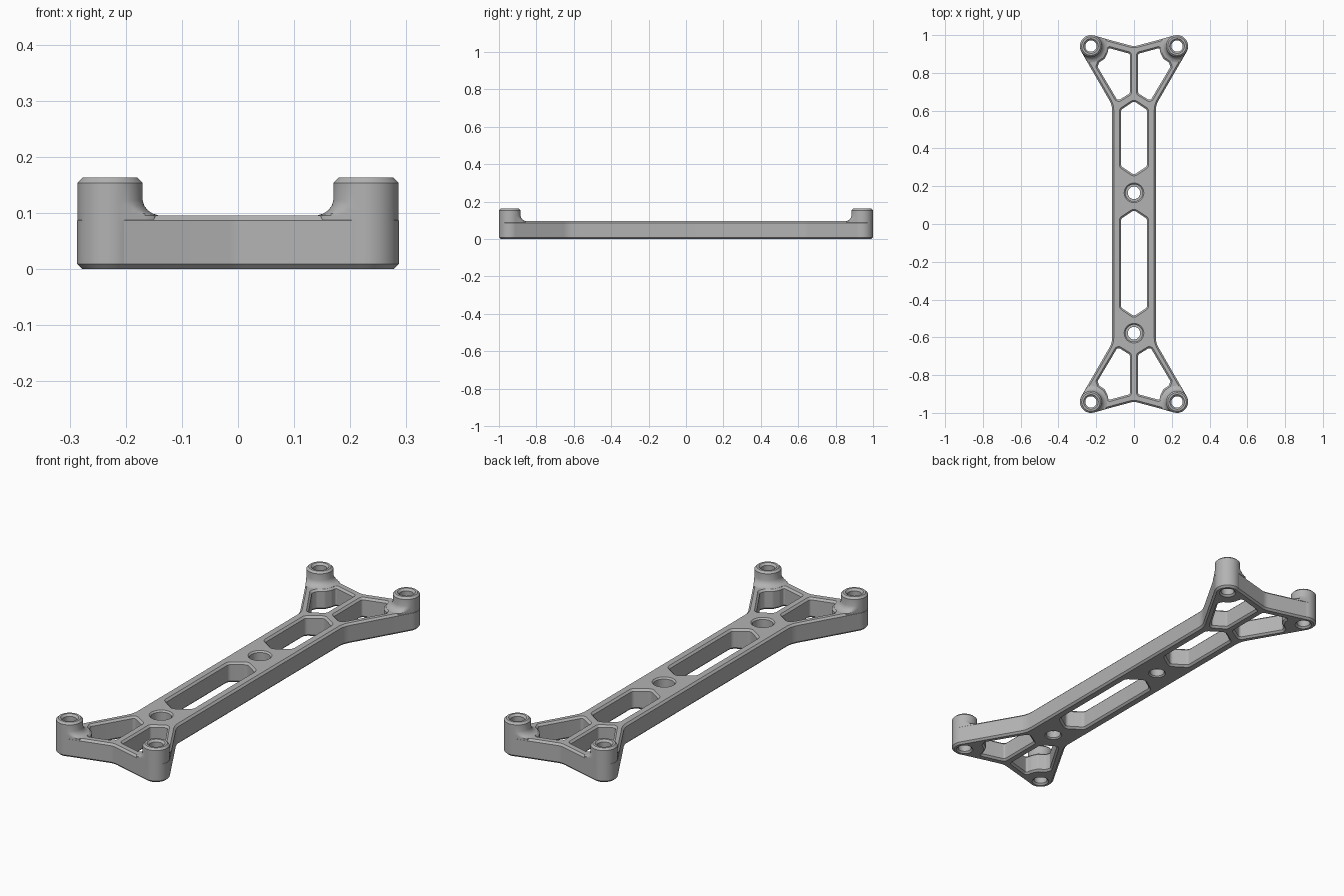
import bpy, bmesh, math
from mathutils import Vector

default = bpy.data.objects.get("Cube")
if default:
    bpy.data.objects.remove(default, do_unlink=True)

grey = bpy.data.materials.new("mid grey")
grey.use_nodes = True
grey.diffuse_color = (0.45, 0.45, 0.45, 1)
grey.node_tree.nodes["Principled BSDF"].inputs["Base Color"].default_value = (0.45, 0.45, 0.45, 1)

TOP = 0.096         # height of the flat frame
CH = 0.009          # edge chamfer
BOSS_X, BOSS_Y, BOSS_R = 0.228, 0.942, 0.058


def finish(bm, name):
    bmesh.ops.recalc_face_normals(bm, faces=bm.faces[:])
    mesh = bpy.data.meshes.new(name)
    bm.to_mesh(mesh)
    bm.free()
    mesh.materials.append(grey)
    obj = bpy.data.objects.new(name, mesh)
    bpy.context.collection.objects.link(obj)
    bpy.ops.object.select_all(action='DESELECT')
    obj.select_set(True)
    bpy.context.view_layer.objects.active = obj
    bpy.ops.object.shade_smooth_by_angle(angle=math.radians(30))
    return obj


def rounded(corners):
    """Polygon from (x, y, radius) corners, each turned into an arc."""
    out = []
    count = len(corners)
    for i, (x, y, r) in enumerate(corners):
        p = Vector((x, y))
        a = (Vector(corners[i - 1][:2]) - p).normalized()
        b = (Vector(corners[(i + 1) % count][:2]) - p).normalized()
        half = a.angle(b) / 2
        center = p + (a + b).normalized() * r / math.sin(half)
        start = p + a * r / math.tan(half) - center
        end = p + b * r / math.tan(half) - center
        sweep = math.pi - 2 * half
        if start.x * end.y - start.y * end.x < 0:
            sweep = -sweep
        steps = max(3, int(abs(sweep) * 7))
        for k in range(steps + 1):
            t = sweep * k / steps
            c, s = math.cos(t), math.sin(t)
            out.append(center + Vector((start.x * c - start.y * s, start.x * s + start.y * c)))
    return out


def circle(x, y, r, n=40):
    return [Vector((x + r * math.cos(math.tau * k / n), y + r * math.sin(math.tau * k / n)))
            for k in range(n)]


def wound(points, ccw):
    area = sum(points[i - 1].x * p.y - points[i - 1].y * p.x for i, p in enumerate(points))
    return points if (area > 0) == ccw else points[::-1]


def offset(points, d):
    """Shift a loop to its left, into the material."""
    out = []
    for i, p in enumerate(points):
        a = (p - points[i - 1]).normalized()
        b = (points[(i + 1) % len(points)] - p).normalized()
        na, nb = Vector((-a.y, a.x)), Vector((-b.y, b.x))
        out.append(p + (na + nb) * d / (1 + na.dot(nb)))
    return out


# Frame: outer outline and all openings, each with its own wall section
tip = [(0.116, 0.63, 0.1), (0.349, 1.0335, BOSS_R), (0, 0.94, 0.06)]
upper = tip + [(-x, y, r) for x, y, r in tip[1::-1]]
outline = rounded(upper + [(-x, -y, r) for x, y, r in upper])
wall = [(CH, 0), (0, CH), (0, TOP - CH), (CH, TOP)]
loops = [(wound(outline, True), wall)]

# Long six-sided windows in the beam
for low, high in ((0.26, 0.65), (-0.488, 0.073)):
    w, s = 0.069, 0.046
    window = [(0, low, 0.02), (w, low + s, 0.02), (w, high - s, 0.02),
              (0, high, 0.02), (-w, high - s, 0.02), (-w, low + s, 0.02)]
    loops.append((wound(rounded(window), False), wall))

# Pockets in the splayed ends, notched around the bosses
pocket = [(0.022, 0.692, 0.012), (0.086, 0.652, 0.015), (0.193, 0.832, 0.01),
          (0.185, 0.855, 0.015), (0.155, 0.875, 0.02), (0.14, 0.905, 0.015),
          (0.135, 0.932, 0.008), (0.022, 0.901, 0.01)]
corners = [(sx, sy) for sx in (1, -1) for sy in (1, -1)]
for sx, sy in corners:
    shape = rounded([(x * sx, y * sy, r) for x, y, r in pocket])
    loops.append((wound(shape, False), wall))
    # seat for the boss
    loops.append((wound(circle(BOSS_X * sx, BOSS_Y * sy, 0.045), False),
                  [(0, 0.002), (0, TOP - 0.002)]))

# Counterbored screw holes
bore = [(0.006, 0), (0, 0.006), (0, 0.04), (0.012, 0.04), (0.012, TOP - 0.007), (0.019, TOP)]
for y in (0.165, -0.578):
    loops.append((wound(circle(0, y, 0.033), False), bore))

bm = bmesh.new()
caps = ([], [])
for points, section in loops:
    rings = [[bm.verts.new((p.x, p.y, z)) for p in offset(points, d)] for d, z in section]
    n = len(points)
    for lower, higher in zip(rings, rings[1:]):
        for i in range(n):
            bm.faces.new((lower[i - 1], lower[i], higher[i], higher[i - 1]))
    for cap, ring in zip(caps, (rings[0], rings[-1])):
        cap += [bm.edges.get((ring[i - 1], ring[i])) for i in range(n)]
        for v in ring:
            v.co.z = 0 if ring is rings[0] else TOP
for cap, direction in zip(caps, (-1, 1)):
    bmesh.ops.triangle_fill(bm, edges=cap, use_beauty=True, normal=(0, 0, direction))
finish(bm, "frame")

# Bosses: bored posts whose foot fillet is trimmed to the frame's edges
profile = [(0.03, 0.008), (0.038, 0), (0.049, 0), (0.058, 0.009), (0.058, 0.088),
           (0.086, 0.088), (0.086, 0.096), (0.076, 0.099), (0.067, 0.105), (0.061, 0.113),
           (0.058, 0.123), (0.058, 0.154), (0.049, 0.163), (0.039, 0.163), (0.03, 0.154)]
edge_normals = (math.radians(105), math.radians(-30))
N = 72


def trimmed(r, angle):
    if r <= BOSS_R:
        return r
    if edge_normals[1] <= angle <= edge_normals[0]:
        return BOSS_R
    for normal in edge_normals:
        c = math.cos(angle - normal)
        if c > 0.1:
            r = min(r, BOSS_R / c)
    return r


names = {(1, 1): "back_left", (1, -1): "front_left", (-1, 1): "back_right", (-1, -1): "front_right"}
for sx, sy in corners:
    bm = bmesh.new()
    rings = []
    for k in range(N):
        angle = math.tau * k / N - math.pi
        rings.append([bm.verts.new((sx * (BOSS_X + trimmed(r, angle) * math.cos(angle)),
                                    sy * (BOSS_Y + trimmed(r, angle) * math.sin(angle)), z))
                      for r, z in profile])
    for k in range(N):
        for j in range(len(profile)):
            bm.faces.new((rings[k - 1][j - 1], rings[k][j - 1], rings[k][j], rings[k - 1][j]))
    bmesh.ops.remove_doubles(bm, verts=bm.verts[:], dist=0.00001)
    finish(bm, names[sx, sy] + "_boss")
